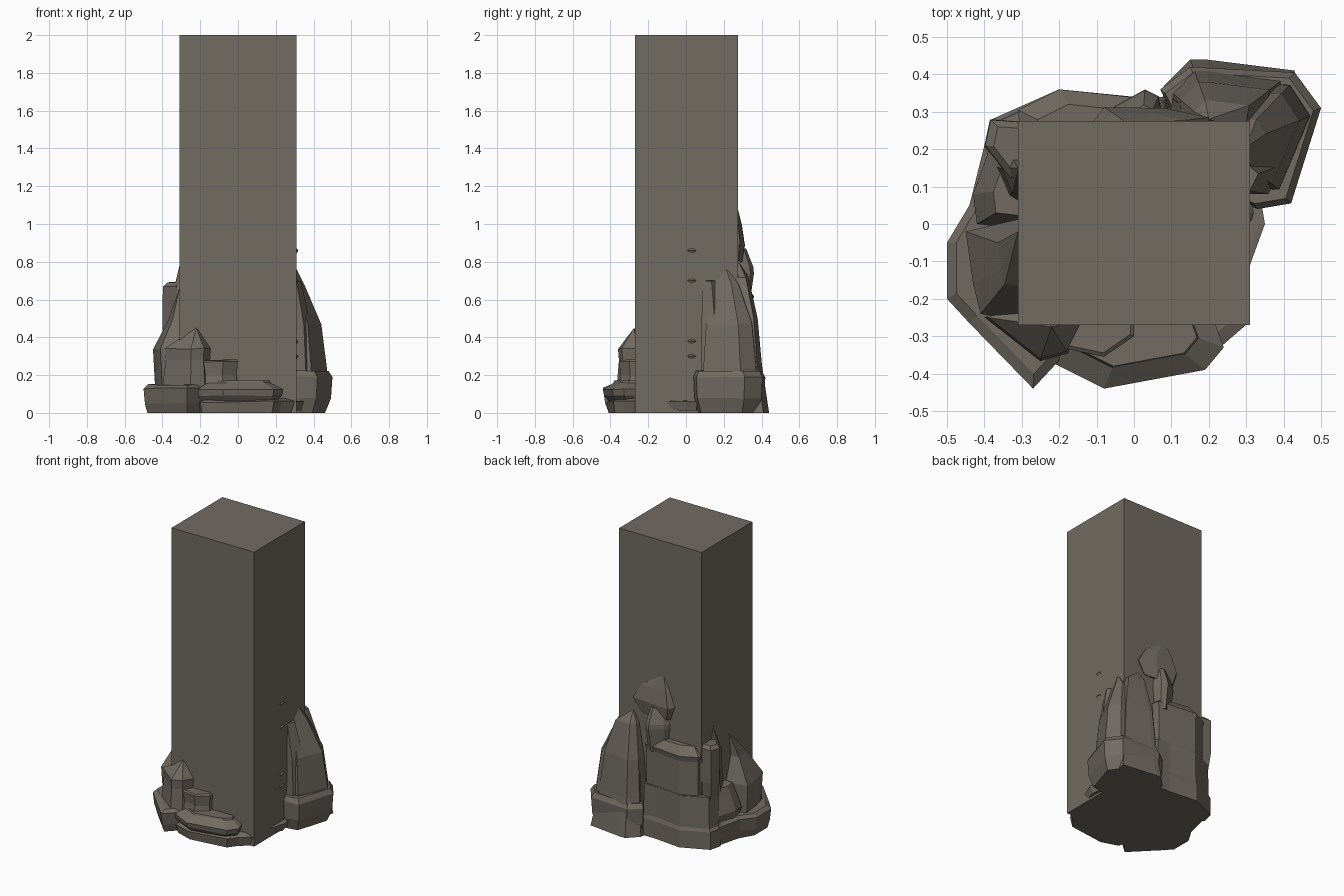
import bpy, bmesh, random
random.seed(4)

STONE = bpy.data.materials.new("stone")
STONE.diffuse_color = (0.165, 0.145, 0.12, 1)


def finish(name, bm):
    bmesh.ops.recalc_face_normals(bm, faces=bm.faces)
    me = bpy.data.meshes.new(name)
    bm.to_mesh(me)
    bm.free()
    me.materials.append(STONE)
    ob = bpy.data.objects.new(name, me)
    bpy.context.collection.objects.link(ob)
    return ob


def rock(name, foot, levels, anchor, tip=None, jitter=0.004):
    """Loft a footprint through (z, scale) levels, shrinking towards the anchor."""
    bm = bmesh.new()
    ax, ay = anchor
    rings = []
    for z, s in levels:
        ring = []
        for x, y in foot:
            dz = random.uniform(-jitter, jitter) if z > 0 else 0
            ring.append(bm.verts.new((ax + (x - ax) * s, ay + (y - ay) * s, z + dz)))
        rings.append(ring)
    n = len(foot)
    for a, b in zip(rings, rings[1:]):
        for i in range(n):
            j = (i + 1) % n
            bm.faces.new((a[i], a[j], b[j], b[i]))
    bm.faces.new(rings[0][::-1])
    if tip:
        t = bm.verts.new(tip)
        for i in range(n):
            bm.faces.new((rings[-1][i], rings[-1][(i + 1) % n], t))
    else:
        bm.faces.new(rings[-1])
    return finish(name, bm)


# Pillar
bm = bmesh.new()
bmesh.ops.create_cube(bm, size=1)
for v in bm.verts:
    v.co = (v.co.x * 0.62, v.co.y * 0.545 + 0.0025, v.co.z * 2 + 1)
finish("pillar", bm)

# Big boulder on the back right corner
rock("right_boulder_base",
     [(0.2, 0.1), (0.33, 0.04), (0.42, 0.055), (0.5, 0.31), (0.43, 0.405), (0.15, 0.42), (0.07, 0.36)],
     [(0, 0.85), (0.08, 0.97), (0.19, 1), (0.22, 0.92)], (0.24, 0.22))
rock("right_boulder",
     [(0.2, 0.1), (0.39, 0.09), (0.475, 0.29), (0.42, 0.375), (0.17, 0.385), (0.1, 0.34)],
     [(0.1, 1), (0.24, 0.98), (0.47, 0.85), (0.68, 0.45)], (0.25, 0.2), (0.3, 0.205, 0.78))
rock("right_boulder_shoulder",
     [(0.2, 0.08), (0.36, 0.08), (0.4, 0.16), (0.35, 0.2), (0.2, 0.2)],
     [(0.2, 1), (0.47, 0.9), (0.7, 0.58)], (0.24, 0.1))
rock("right_boulder_back",
     [(0.07, 0.25), (0.4, 0.25), (0.43, 0.41), (0.19, 0.44), (0.15, 0.44), (0.08, 0.37)],
     [(0, 1), (0.25, 0.8), (0.5, 0.68), (0.72, 0.42)], (0.22, 0.25), (0.2, 0.28, 0.8))

# Ledge low on the right face
rock("right_ledge", [(0.2, -0.2), (0.31, -0.11), (0.35, 0.0), (0.34, 0.06), (0.2, 0.1)],
     [(0.015, 0.9), (0.06, 1), (0.065, 0.9)], (0.2, 0))

# Stacked back rocks
rock("back_base", [(0.12, 0.2), (0.1, 0.34), (0.0, 0.34), (-0.2, 0.36), (-0.38, 0.28), (-0.4, 0.2), (-0.2, 0.1)],
     [(0, 1), (0.12, 1), (0.14, 0.95), (0.35, 0.93)], (-0.15, 0.2))
rock("back_middle", [(0.1, 0.2), (0.08, 0.33), (-0.2, 0.36), (-0.31, 0.305), (-0.3, 0.2)],
     [(0.3, 0.85), (0.36, 0.95), (0.58, 0.95), (0.62, 1), (0.67, 0.75)], (-0.1, 0.2))
rock("back_upper", [(0.09, 0.24), (0.07, 0.35), (0.03, 0.37), (-0.06, 0.32), (-0.1, 0.24)],
     [(0.58, 0.75), (0.74, 0.92), (0.77, 0.9), (0.87, 0.6)], (0.02, 0.24))
rock("back_peak", [(0.2, 0.26), (0.2, 0.285), (0.08, 0.31), (-0.08, 0.312), (-0.12, 0.26)],
     [(0.8, 0.75), (0.89, 1), (0.99, 0.7)], (0, 0.26), (-0.02, 0.27, 1.1))

# Upright block on the back left corner
rock("corner_block", [(-0.25, 0.2), (-0.25, 0.27), (-0.385, 0.28), (-0.4, 0.21), (-0.33, 0.12)],
     [(0.33, 0.85), (0.45, 1), (0.67, 0.98), (0.69, 0.75)], (-0.3, 0.2))
rock("corner_spike", [(-0.28, 0.05), (-0.33, 0.08), (-0.36, 0.15), (-0.34, 0.2), (-0.28, 0.2)],
     [(0.3, 1.1), (0.6, 0.9)], (-0.29, 0.13), (-0.31, 0.15, 0.78))

# Left side boulders
rock("left_base", [(-0.2, 0.2), (-0.4, 0.21), (-0.44, 0.05), (-0.5, -0.05), (-0.5, -0.2), (-0.44, -0.265),
                   (-0.27, -0.44), (-0.14, -0.3)],
     [(0, 0.92), (0.05, 0.97), (0.13, 1), (0.15, 0.9)], (-0.25, -0.05))
rock("left_boulder", [(-0.28, 0.02), (-0.45, -0.02), (-0.43, -0.16), (-0.41, -0.24), (-0.29, -0.26)],
     [(0.1, 0.92), (0.18, 0.95), (0.34, 1), (0.5, 0.5)], (-0.28, -0.08), (-0.31, -0.02, 0.66))
rock("left_slab", [(-0.25, -0.02), (-0.42, 0.0), (-0.43, 0.08), (-0.38, 0.22), (-0.25, 0.2)],
     [(0.14, 0.9), (0.2, 1), (0.28, 0.85), (0.36, 0.7)], (-0.25, 0.1))
rock("front_left_spike", [(-0.14, -0.26), (-0.18, -0.34), (-0.25, -0.36), (-0.39, -0.25), (-0.3, -0.2)],
     [(0.1, 1.1), (0.28, 0.95), (0.34, 1)], (-0.24, -0.26), (-0.22, -0.275, 0.45))

# Front slabs
rock("front_slab_low", [(-0.25, -0.2), (-0.2, -0.38), (-0.08, -0.42), (0.19, -0.385), (0.23, -0.33),
                        (0.305, -0.265), (0.2, -0.2)],
     [(0, 0.95), (0.06, 1), (0.075, 0.85)], (0, -0.22))
rock("front_slab_mid", [(-0.24, -0.22), (-0.22, -0.37), (-0.08, -0.44), (0.19, -0.39), (0.24, -0.33), (0.2, -0.22)],
     [(0.05, 0.8), (0.09, 0.97), (0.125, 1), (0.16, 0.72), (0.17, 0.7)], (0, -0.24))
rock("front_block", [(-0.24, -0.22), (-0.2, -0.33), (-0.08, -0.355), (0.0, -0.3), (0.0, -0.22)],
     [(0.12, 1.05), (0.2, 0.92), (0.27, 1), (0.28, 0.9)], (-0.1, -0.25))

# Small chips poking out of the right face
for i, z in enumerate((0.3, 0.38, 0.7, 0.86)):
    rock("chip_%d" % i, [(0.3, 0.0), (0.315, 0.01), (0.32, 0.03), (0.315, 0.05), (0.3, 0.06)],
         [(z - 0.025, 0.2), (z, 1), (z + 0.015, 0.3)], (0.3, 0.03), jitter=0)
